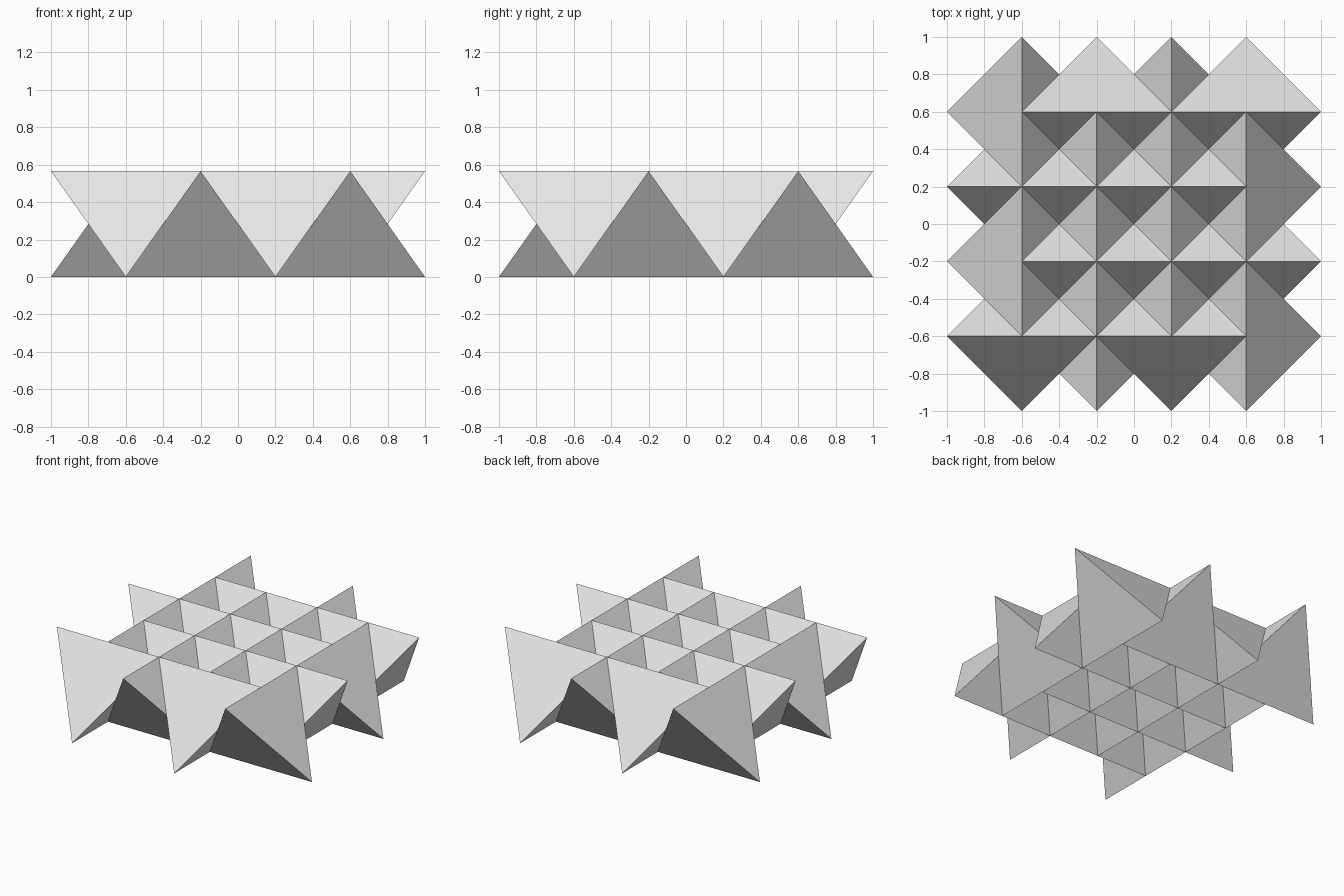
import bpy

# Remove the default cube
cube = bpy.data.objects.get("Cube")
if cube:
    bpy.data.objects.remove(cube, do_unlink=True)

# Single grey material
grey = bpy.data.materials.new("light_grey")
grey.use_nodes = True
colour = (0.8, 0.8, 0.8, 1)
grey.diffuse_color = colour
grey.node_tree.nodes["Principled BSDF"].inputs["Base Color"].default_value = colour

COUNT = 4              # blocks per side
EDGE = 0.8             # tetrahedron edge
HALF = EDGE / 2
HEIGHT = EDGE / 2 ** 0.5

# Regular tetrahedron: top edge along x, bottom edge along y
verts = [(-HALF, 0, HEIGHT), (HALF, 0, HEIGHT), (0, -HALF, 0), (0, HALF, 0)]
faces = [(0, 2, 1), (0, 1, 3), (0, 3, 2), (1, 2, 3)]
mesh = bpy.data.meshes.new("tetrahedron_block")
mesh.from_pydata(verts, [], faces)
mesh.materials.append(grey)
mesh.update()

# Interlocking grid: neighbours are turned a quarter turn
for row in range(COUNT):
    for col in range(COUNT):
        block = bpy.data.objects.new(f"tetrahedron_block_{row + 1}_{col + 1}", mesh)
        block.location = ((col - (COUNT - 1) / 2) * HALF, (row - (COUNT - 1) / 2) * HALF, 0)
        if (row + col) % 2:
            block.rotation_euler.z = 3.14159265 / 2
        bpy.context.collection.objects.link(block)
